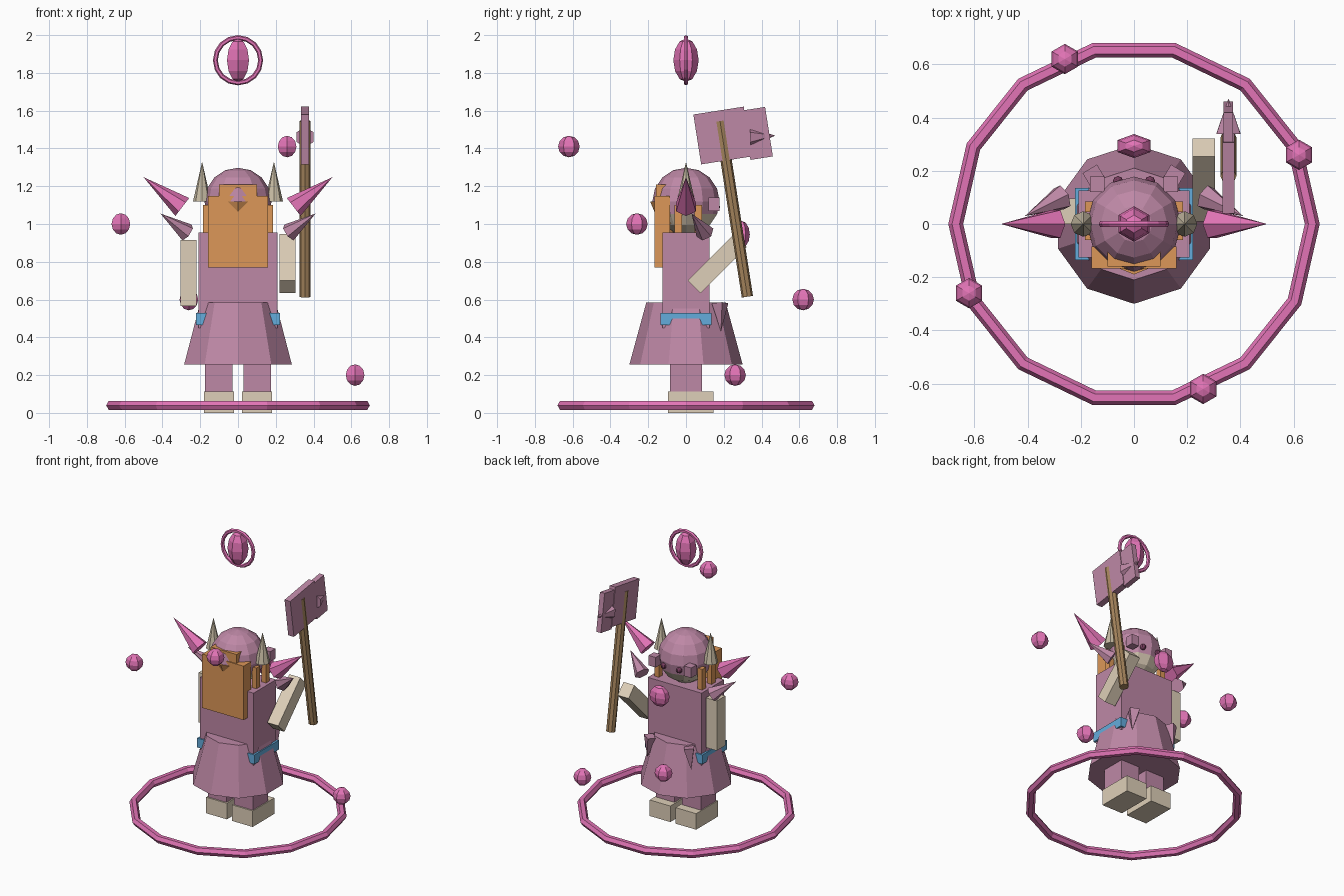
import bpy
from math import radians
from mathutils import Vector

cube = bpy.data.objects.get("Cube")
if cube:
    bpy.data.objects.remove(cube, do_unlink=True)


def material(name, r, g, b):
    """Flat material from 0-255 display values, stored as linear."""
    col = [((c / 255 + 0.055) / 1.055) ** 2.4 for c in (r, g, b)] + [1]
    m = bpy.data.materials.new(name)
    m.use_nodes = True
    m.diffuse_color = col
    m.node_tree.nodes["Principled BSDF"].inputs["Base Color"].default_value = col
    return m


MAUVE = material("mauve cloth", 190, 136, 166)
PINK = material("bright pink", 226, 116, 182)
SKIN = material("pale skin", 222, 207, 184)
BONE = material("horn bone", 200, 188, 164)
HAIR = material("orange hair", 220, 151, 88)
WOOD = material("brown wood", 165, 132, 92)
BLUE = material("belt blue", 100, 172, 220)
PLUM = material("dark plum", 120, 62, 95)


def finish(name, mat):
    ob = bpy.context.object
    ob.name = name
    ob.data.materials.append(mat)
    return ob


def box(name, mat, x, y, z, tilt=0):
    """Box from (low, high) ranges, tilted about x through its centre."""
    bpy.ops.mesh.primitive_cube_add(size=1)
    ob = finish(name, mat)
    ob.location = [(a + b) / 2 for a, b in (x, y, z)]
    ob.scale = [b - a for a, b in (x, y, z)]
    ob.rotation_euler.x = radians(tilt)
    return ob


def cone(name, mat, base, tip, r1, r2=0, sides=6):
    base, tip = Vector(base), Vector(tip)
    axis = tip - base
    bpy.ops.mesh.primitive_cone_add(vertices=sides, radius1=r1, radius2=r2,
                                    depth=axis.length)
    ob = finish(name, mat)
    ob.location = (base + tip) / 2
    if axis.normalized().z < 0.999:
        ob.rotation_euler = axis.to_track_quat('Z', 'Y').to_euler()
    return ob


def ball(name, mat, loc, size, segs=6, rings=6):
    bpy.ops.mesh.primitive_uv_sphere_add(segments=segs, ring_count=rings,
                                         radius=1, location=loc)
    ob = finish(name, mat)
    ob.scale = size
    return ob


def ring(name, loc, major, minor, segs, tilt=0):
    bpy.ops.mesh.primitive_torus_add(
        major_radius=major, minor_radius=minor, major_segments=segs,
        minor_segments=6, location=loc, rotation=(radians(tilt), 0, 0))
    return finish(name, PINK)


def span(s, a, b):
    """Mirror an x range to side s."""
    return tuple(sorted((s * a, s * b)))


# Ground ring, floating orbs and the halo with its gem
ring("ground_ring", (0, 0, 0.04), 0.67, 0.028, 14)
orbs = [(0.26, -0.62, 1.41), (-0.62, -0.26, 1.0), (-0.26, 0.62, 0.6), (0.62, 0.26, 0.2)]
for i, p in enumerate(orbs):
    ball(f"orb_{i + 1}", PINK, p, (0.057,) * 3)
ring("halo", (0, 0, 1.867), 0.12, 0.013, 16, 90)
ball("halo_gem", PINK, (0, 0, 1.867), (0.067, 0.067, 0.115))

# Torso, belt, skirt and chest gem
box("torso", MAUVE, (-0.208, 0.208), (-0.125, 0.125), (0.45, 0.955))
box("belt", BLUE, (-0.222, 0.222), (-0.135, 0.135), (0.465, 0.53))
cone("skirt", MAUVE, (0, 0, 0.255), (0, 0, 0.585), 0.3, 0.21, 10)
ball("chest_gem", PINK, (0, 0.293, 0.945), (0.072, 0.045, 0.072))

# Head: cap above, skin below
head = ball("head", MAUVE, (0, 0, 1.12), (0.178,) * 3, 12, 8)
head.data.materials.append(SKIN)
for f in head.data.polygons:
    f.material_index = int(f.center.z < -0.4)

# Hair
box("back_hair", HAIR, (-0.16, 0.16), (-0.167, -0.085), (0.77, 1.147))
box("crown_hair", HAIR, (-0.1, 0.1), (-0.16, -0.08), (1.0, 1.21))
cone("hair_tuft", HAIR, (0, -0.09, 1.12), (0, -0.09, 0.88), 0.1, sides=8)

# Parts repeated on both sides
for s, side in ((1, "left"), (-1, "right")):
    box(f"{side}_leg", MAUVE, span(s, 0.03, 0.174), (-0.085, 0.085), (0.1, 0.4))
    box(f"{side}_foot", SKIN, span(s, 0.02, 0.18), (-0.095, 0.145), (0, 0.112))
    box(f"{side}_rear_lock", HAIR, span(s, 0.15, 0.185), (-0.06, -0.02), (0.94, 1.1))
    box(f"{side}_front_lock", HAIR, span(s, 0.15, 0.185), (0.045, 0.085), (0.94, 1.1))
    box(f"{side}_brow", MAUVE, span(s, 0.11, 0.165), (0.12, 0.178), (1.07, 1.14))
    ball(f"{side}_eye", PLUM, (s * 0.06, 0.16, 1.09), (0.02,) * 3, 8, 6)
    cone(f"{side}_horn", BONE, (s * 0.19, 0, 1.12), (s * 0.19, 0, 1.33), 0.048, sides=8)
    cone(f"{side}_big_spike", PINK, (s * 0.295, 0, 1.09), (s * 0.5, 0, 1.248), 0.06)
    cone(f"{side}_small_spike", MAUVE, (s * 0.27, 0.1, 0.955), (s * 0.41, 0.03, 1.055), 0.05)
    cone(f"{side}_skirt_spike", MAUVE, (s * 0.15, 0.18, 0.58), (s * 0.17, 0.185, 0.43),
         0.045, sides=4)

# Arms: the right one hangs, the left one is raised to the weapon
box("right_arm", SKIN, (-0.305, -0.22), (0.0, 0.095), (0.567, 0.915))
box("left_arm", SKIN, (0.22, 0.305), (0.118, 0.213), (0.617, 0.963), -45)

# Hammer
X = 0.355
cone("hammer_shaft", WOOD, (X, 0.325, 0.615), (X, 0.18, 1.545), 0.03, 0.03, 8)
box("hammer_head", MAUVE, (X - 0.022, X + 0.022), (0.058, 0.328), (1.335, 1.602), 8.9)
box("hammer_face", MAUVE, (X - 0.018, X + 0.018), (0.32, 0.44), (1.347, 1.612), 8.9)
cone("hammer_spike", MAUVE, (X, 0.34, 1.46), (X, 0.472, 1.468), 0.052)
